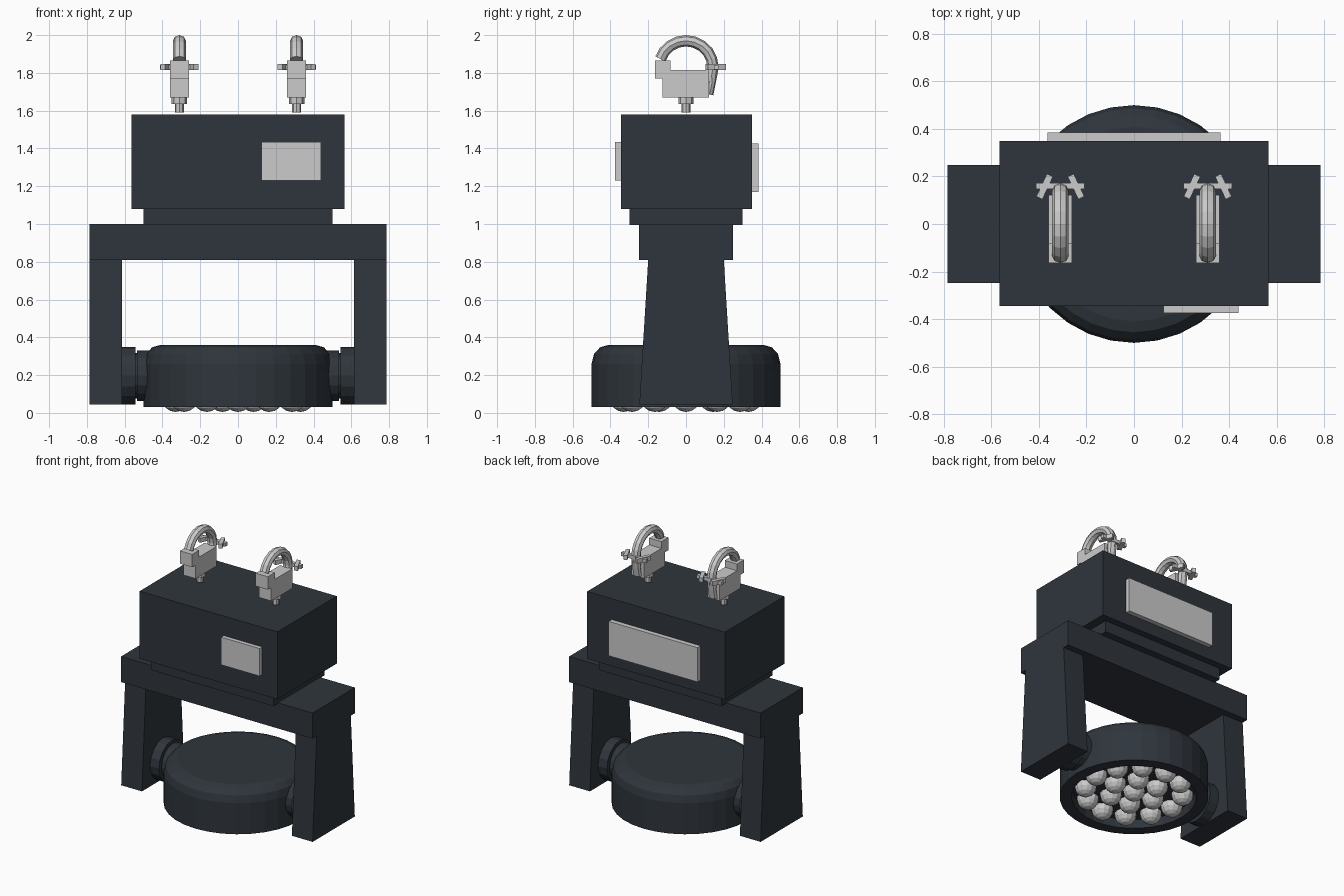
import bpy, bmesh
from math import cos, sin, pi, radians
from mathutils import Matrix, Vector

if "Cube" in bpy.data.objects:
    bpy.data.objects.remove(bpy.data.objects["Cube"])

dark = bpy.data.materials.new("dark_housing")
dark.diffuse_color = (0.028, 0.036, 0.046, 1)
dark.use_nodes = True
dark.node_tree.nodes["Principled BSDF"].inputs["Base Color"].default_value = dark.diffuse_color


def finish(name, bm, mat=None):
    bmesh.ops.recalc_face_normals(bm, faces=bm.faces)
    me = bpy.data.meshes.new(name)
    bm.to_mesh(me)
    bm.free()
    ob = bpy.data.objects.new(name, me)
    bpy.context.collection.objects.link(ob)
    if mat:
        me.materials.append(mat)
    return ob


def box(name, x, y, z, mat=None, top_y=None, turn=0):
    """Box from (min, max) ranges; top_y narrows the top, turn spins about z."""
    bm = bmesh.new()
    bmesh.ops.create_cube(bm, size=1)
    c = Vector((sum(x) / 2, sum(y) / 2, sum(z) / 2))
    for v in bm.verts:
        yr = top_y if top_y and v.co.z > 0 else y
        p = Vector((x[v.co.x > 0], yr[v.co.y > 0], z[v.co.z > 0]))
        v.co = c + Matrix.Rotation(turn, 3, 'Z') @ (p - c)
    return finish(name, bm, mat)


def lathe(name, profile, sides, matrix=Matrix(), mat=None):
    """Revolve (radius, height) points around z."""
    bm = bmesh.new()
    vs = [bm.verts.new((r, 0, h)) for r, h in profile]
    edges = [bm.edges.new(p) for p in zip(vs, vs[1:])]
    bmesh.ops.spin(bm, geom=vs + edges, cent=(0, 0, 0), axis=(0, 0, 1),
                   angle=2 * pi, steps=sides, use_merge=True)
    bmesh.ops.remove_doubles(bm, verts=bm.verts, dist=1e-5)
    bm.transform(matrix)
    return finish(name, bm, mat)


# Base housing, turntable plate and yoke
box("base_housing", (-.565, .565), (-.345, .35), (1.08, 1.58), dark)
box("turntable_plate", (-.5, .5), (-.3, .3), (.995, 1.085), dark)
box("yoke_crossbar", (-.785, .785), (-.248, .248), (.81, 1.0), dark)

# Control panels on the housing
box("front_panel", (.125, .44), (-.375, -.34), (1.23, 1.435))
box("rear_panel", (-.365, .365), (.345, .385), (1.17, 1.425))

# Yoke arms and tilt pivots
for s, side in ((-1, "left"), (1, "right")):
    box(f"{side}_yoke_arm", tuple(sorted((s * .615, s * .785))),
        (-.247, .247), (.045, .812), dark, top_y=(-.2, .2))
    lathe(f"{side}_tilt_pivot",
          [(0, .44), (.133, .44), (.133, .535), (.12, .535), (.12, .542),
           (.152, .542), (.152, .62), (0, .62)], 16,
          Matrix.Translation((0, 0, .197)) @ Matrix.Rotation(s * pi / 2, 4, 'Y'), dark)

# Lamp head with recessed underside
lathe("lamp_head",
      [(0, .36), (.41, .36), (.455, .347), (.487, .312), (.5, .26),
       (.5, .03), (.42, .03), (.41, .09), (0, .09)], 32, mat=dark)

# Lenses: centre plus two rings
bm = bmesh.new()
for radius, count in ((0, 1), (.165, 6), (.33, 12)):
    for i in range(count):
        a = 2 * pi * i / count
        bmesh.ops.create_uvsphere(
            bm, u_segments=12, v_segments=8, radius=.075,
            matrix=Matrix.Translation((radius * cos(a), radius * sin(a), .08)))
for v in bm.verts:
    v.co.z = max(v.co.z, .005)
finish("lenses", bm)


def hook(name, x):
    """Curved clamp jaw swept along an arc in the yz plane."""
    pts = [(.15 * cos(radians(t)) * .95, 1.83 + .14 * sin(radians(t)))
           for t in range(162, -20, -18)]
    pts += [(.138, 1.75), (.125, 1.685)]
    bm = bmesh.new()
    rings = []
    for i, (y, z) in enumerate(pts):
        a, b = pts[max(i - 1, 0)], pts[min(i + 1, len(pts) - 1)]
        n = Vector((0, b[1] - a[1], a[0] - b[0])).normalized()
        r = .03 if i < len(pts) - 2 else .02
        rings.append([bm.verts.new(Vector((x + .034 * cos(k * pi / 4), y, z))
                                   + n * r * sin(k * pi / 4)) for k in range(8)])
    for p, q in zip(rings, rings[1:]):
        for k in range(8):
            bm.faces.new((p[k], p[k - 1], q[k - 1], q[k]))
    bm.faces.new(rings[0])
    bm.faces.new(rings[-1])
    finish(name, bm)


# Hanging clamps
for x, side in ((-.31, "left"), (.31, "right")):
    lathe(f"{side}_clamp_stem",
          [(0, 1.59), (.024, 1.59), (.024, 1.635), (.041, 1.635),
           (.041, 1.672), (0, 1.672)], 8, Matrix.Translation((x, 0, 0)))
    box(f"{side}_clamp_body", (x - .05, x + .05), (-.125, .122), (1.67, 1.815))
    box(f"{side}_clamp_jaw", (x - .05, x + .05), (-.165, -.083), (1.77, 1.865))
    hook(f"{side}_clamp_hook", x)
    box(f"{side}_clamp_pin", (x - .102, x + .102), (.147, .172), (1.817, 1.843))
    for s in (-1, 1):
        box(f"{side}_clamp_wing_{'a' if s < 0 else 'b'}",
            (x + s * .066 - .014, x + s * .066 + .014), (.105, .21),
            (1.815, 1.848), turn=s * radians(25))
